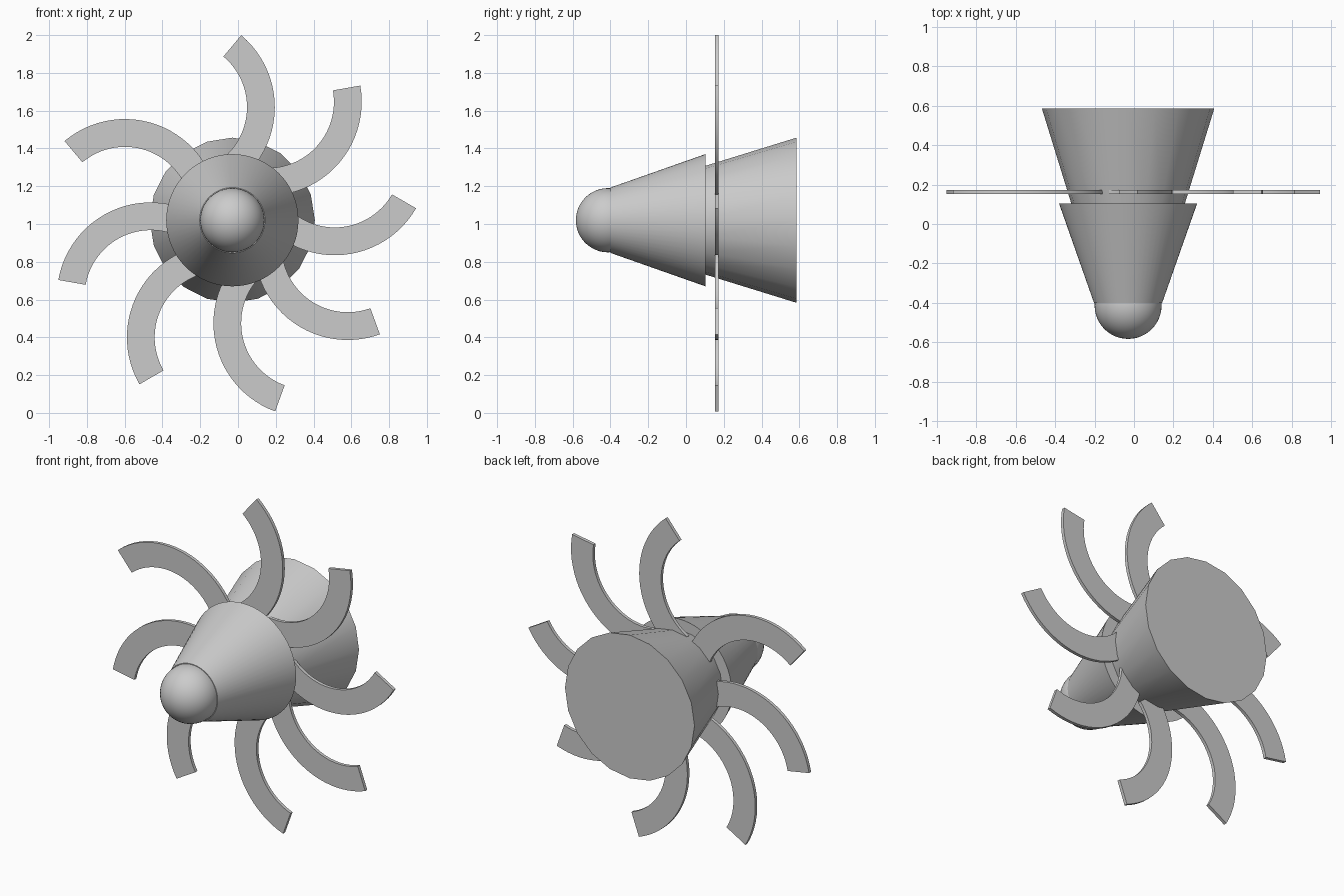
import bpy, bmesh, math

if "Cube" in bpy.data.objects:
    bpy.data.objects.remove(bpy.data.objects["Cube"])

AX, AZ = -0.03, 1.02          # hub axis (runs along y)


def smooth(obj):
    bpy.ops.object.select_all(action='DESELECT')
    obj.select_set(True)
    bpy.context.view_layer.objects.active = obj
    bpy.ops.object.shade_smooth_by_angle(angle=math.radians(30))


def hub_cone(name, y0, r0, y1, r1, sides):
    bpy.ops.mesh.primitive_cone_add(
        vertices=sides, radius1=r0, radius2=r1, depth=y1 - y0,
        location=(AX, (y0 + y1) / 2, AZ), rotation=(-math.pi / 2, 0, 0))
    obj = bpy.context.object
    obj.name = name
    smooth(obj)


def blade(name, tip_x, tip_z, tip_deg, sweep=110, mid_r=0.4235,
          width=0.147, y=0.163, thick=0.02, steps=24):
    """Flat curved band; tip_x/tip_z is the middle of its outer end edge."""
    a0 = math.radians(tip_deg)
    cx, cz = tip_x - mid_r * math.cos(a0), tip_z - mid_r * math.sin(a0)
    bm = bmesh.new()
    rows = []
    for i in range(steps + 1):
        a = a0 - math.radians(sweep) * i / steps
        rows.append([bm.verts.new((cx + r * math.cos(a), y - thick / 2,
                                   cz + r * math.sin(a)))
                     for r in (mid_r - width / 2, mid_r + width / 2)])
    for p, q in zip(rows, rows[1:]):
        bm.faces.new((p[0], p[1], q[1], q[0]))
    ext = bmesh.ops.extrude_face_region(bm, geom=bm.faces[:], use_keep_orig=True)
    for v in ext['geom']:
        if isinstance(v, bmesh.types.BMVert):
            v.co.y += thick
    bmesh.ops.recalc_face_normals(bm, faces=bm.faces[:])
    mesh = bpy.data.meshes.new(name)
    bm.to_mesh(mesh)
    bm.free()
    obj = bpy.data.objects.new(name, mesh)
    bpy.context.collection.objects.link(obj)
    smooth(obj)


# Rounded nose
bpy.ops.mesh.primitive_uv_sphere_add(segments=48, ring_count=24, radius=0.17,
                                     location=(AX, -0.413, AZ),
                                     rotation=(math.pi / 2, 0, 0))
nose = bpy.context.object
nose.name = "nose"
smooth(nose)

# Hub: front cone and coarser rear cone
hub_cone("front_cone", -0.40, 0.173, 0.103, 0.35, 64)
hub_cone("rear_cone", 0.10, 0.287, 0.585, 0.437, 20)

# Eight hand-placed blades, each turned 40 degrees from the last
tips = [(-0.03, 1.943), (0.575, 1.72), (0.879, 1.12), (0.726, 0.485),
        (0.222, 0.077), (-0.458, 0.188), (-0.879, 0.691), (-0.871, 1.383)]
for k, (x, z) in enumerate(tips):
    blade(f"blade_{k + 1}", x, z, 50 - 40 * k)
